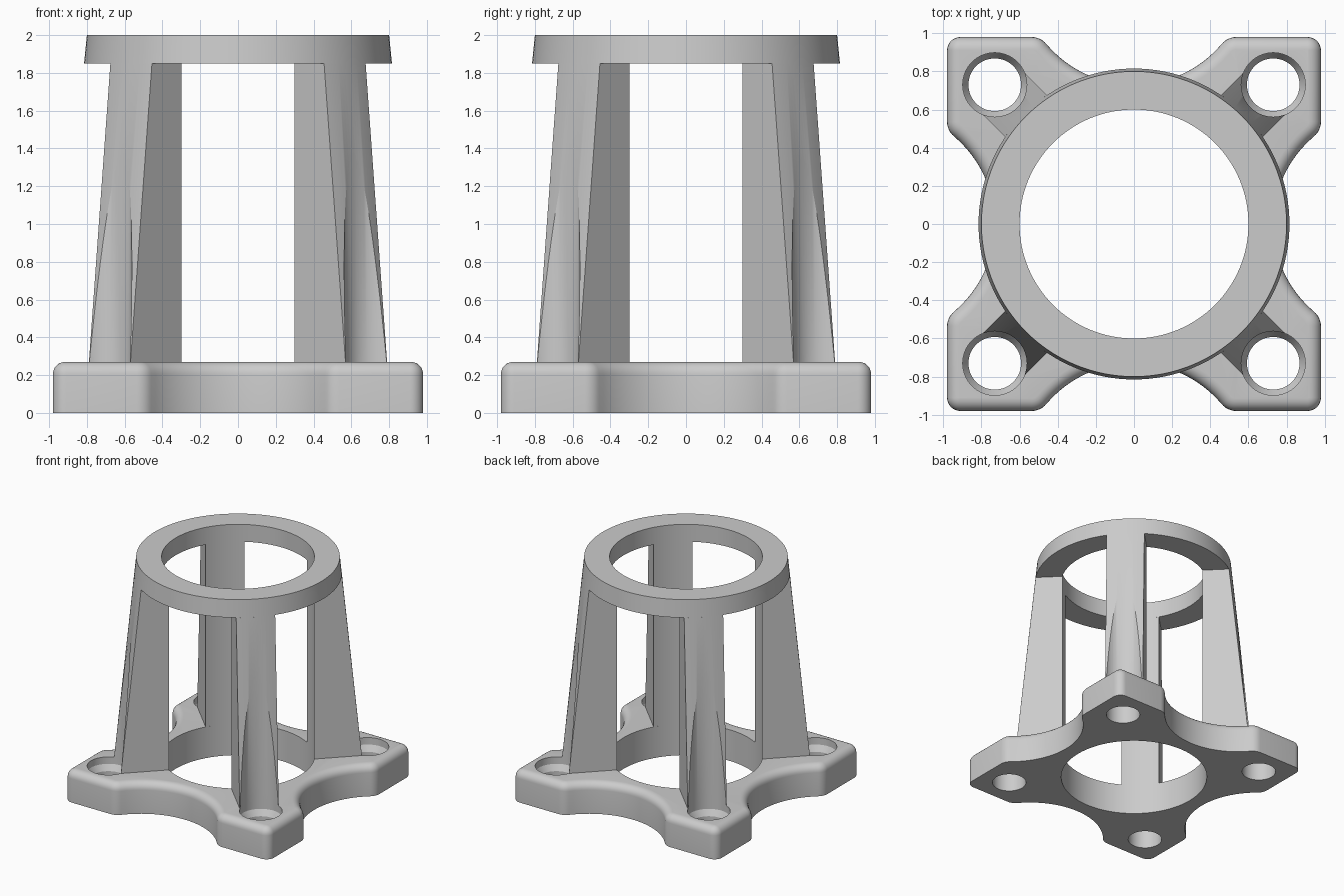
import bpy, bmesh, math
from math import cos, sin, radians, sqrt, pi
from mathutils import Matrix, Vector

cube = bpy.data.objects.get("Cube")
if cube:
    bpy.data.objects.remove(cube, do_unlink=True)

HALF, BASE_H, FILLET = 0.98, 0.27, 0.065
BORE, RING_Z, TOP = 0.6, 1.85, 2.0
HOLE = 0.73            # screw hole offset on x and y
PILLAR_HALF = 0.1556   # half the pillar width

grey = bpy.data.materials.new("plain grey")
grey.use_nodes = True
grey.diffuse_color = (0.6, 0.6, 0.6, 1)
grey.node_tree.nodes["Principled BSDF"].inputs["Base Color"].default_value = (0.6, 0.6, 0.6, 1)


def cone_radius(z):
    return 1.0 - 0.1 * z


def stack(name, layers, closed=False):
    """Skin a list of equal point loops; cap the ends or join them up."""
    bm = bmesh.new()
    loops = [[bm.verts.new(p) for p in layer] for layer in layers]
    pairs = list(zip(loops, loops[1:])) + ([(loops[-1], loops[0])] if closed else [])
    for a, b in pairs:
        n = len(a)
        for i in range(n):
            j = (i + 1) % n
            bm.faces.new((a[i], a[j], b[j], b[i]))
    if not closed:
        bm.faces.new(loops[0][::-1])
        bm.faces.new(loops[-1])
    bmesh.ops.recalc_face_normals(bm, faces=bm.faces)
    mesh = bpy.data.meshes.new(name)
    bm.to_mesh(mesh)
    bm.free()
    mesh.materials.append(grey)
    ob = bpy.data.objects.new(name, mesh)
    bpy.context.scene.collection.objects.link(ob)
    return ob


def circle(r, z, n, x, y):
    return [(x + r * cos(2 * pi * i / n), y + r * sin(2 * pi * i / n), z) for i in range(n)]


def lathe(name, profile, n=128, x=0, y=0, closed=False):
    return stack(name, [circle(r, z, n, x, y) for r, z in profile], closed)


def cut(ob, cutters):
    for c in cutters:
        c.hide_render = True
        mod = ob.modifiers.new("cut", 'BOOLEAN')
        mod.operation, mod.solver, mod.object = 'DIFFERENCE', 'EXACT', c
    graph = bpy.context.evaluated_depsgraph_get()
    mesh = bpy.data.meshes.new_from_object(ob.evaluated_get(graph))
    ob.modifiers.clear()
    ob.data = mesh
    for c in cutters:
        bpy.data.objects.remove(c, do_unlink=True)


def outline(inset, z):
    """Square with rounded corners and a round bite out of each side."""
    corner, soft, bite, bite_y = 0.07, 0.1, 0.6, 1.33
    sx = sqrt((bite + soft) ** 2 - (bite_y - HALF + soft) ** 2)
    sy = HALF - soft
    turn = math.degrees(math.atan2(bite_y - sy, sx))
    arcs = [(HALF - corner, HALF - corner, corner - inset, 0, 90, 8),
            (sx, sy, soft - inset, 90, 180 - turn, 6),
            (0, bite_y, bite + inset, -turn, turn - 180, 32),
            (-sx, sy, soft - inset, turn, 90, 6)]
    pts = []
    for k in range(4):
        rot = Matrix.Rotation(k * pi / 2, 2)
        for cx, cy, r, a0, a1, n in arcs:
            for i in range(n + 1):
                if cx == 0 and i in (0, n):
                    continue  # shared with the neighbouring arcs
                a = radians(a0 + (a1 - a0) * i / n)
                p = rot @ Vector((cx + r * cos(a), cy + r * sin(a)))
                pts.append((p.x, p.y, z))
    return pts


def screw_cutter(x, y):
    return lathe("screw_cutter", [(0.138, -0.1), (0.138, 0.16), (0.168, 0.21), (0.168, 1.6)], 64, x, y)


# Base plate with rounded top rim, centre bore and four screw holes
rim = [radians(15 * i) for i in range(7)]
base = stack("base_plate", [outline(0, 0)] + [
    outline(FILLET * (1 - cos(a)), BASE_H - FILLET * (1 - sin(a))) for a in rim])
cut(base, [lathe("bore_cutter", [(BORE, -0.1), (BORE, 0.5)])] +
    [screw_cutter(sx * HOLE, sy * HOLE) for sx in (-1, 1) for sy in (-1, 1)])

# Top ring
ring = lathe("top_ring", [(BORE, RING_Z), (cone_radius(RING_Z), RING_Z),
                          (cone_radius(TOP), TOP), (BORE, TOP)], closed=True)


# Pillars: parallel sides, round inside and tapered outside, grooved for the screws
def pillar_section(z):
    ts = [PILLAR_HALF * (i / 8 - 1) for i in range(17)]
    out = [(sqrt(cone_radius(z) ** 2 - t * t), t, z) for t in ts]
    inner = [(sqrt(BORE ** 2 - t * t), t, z) for t in reversed(ts)]
    return out + inner


parts = [base, ring]
sides = [("back_left", 45), ("back_right", 135), ("front_right", 225), ("front_left", 315)]
for label, angle in sides:
    pillar = stack(label + "_pillar", [pillar_section(BASE_H), pillar_section(RING_Z)])
    a = radians(angle)
    pillar.data.transform(Matrix.Rotation(a, 4, 'Z'))
    cut(pillar, [screw_cutter(HOLE * sqrt(2) * cos(a), HOLE * sqrt(2) * sin(a))])
    parts.append(pillar)

# Smooth shading with sharp edges kept
bpy.ops.object.select_all(action='DESELECT')
for ob in parts:
    ob.select_set(True)
bpy.context.view_layer.objects.active = base
bpy.ops.object.shade_smooth_by_angle(angle=radians(30))
